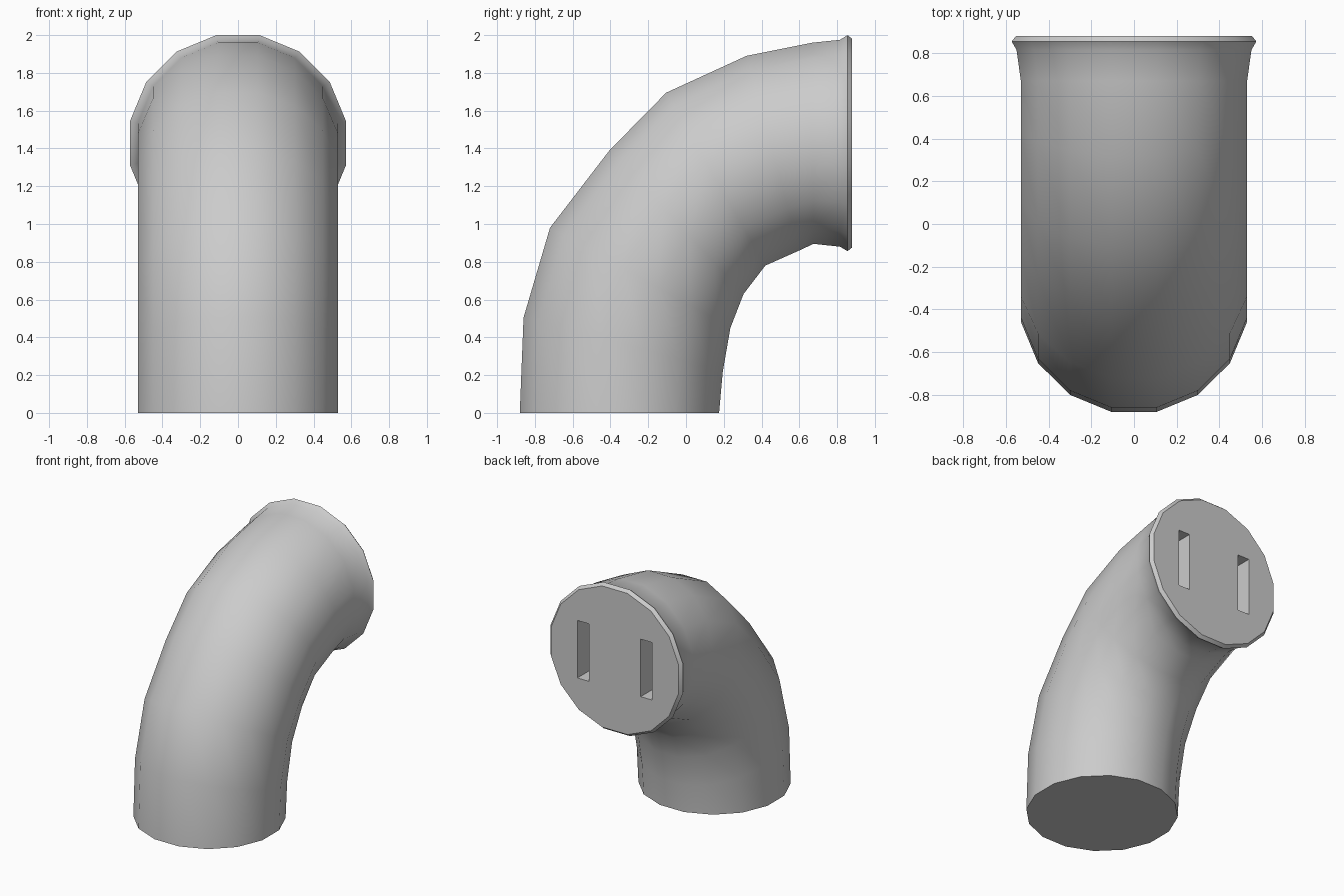
import bpy, bmesh, math

if "Cube" in bpy.data.objects:
    bpy.data.objects.remove(bpy.data.objects["Cube"])

SIDES = 16
# each ring: outer (y, z), inner (y, z), half width in x
RINGS = [
    ((-0.88, 0.00), (0.175, 0.00), 0.53),
    ((-0.86, 0.505), (0.195, 0.22), 0.53),
    ((-0.72, 0.98), (0.235, 0.45), 0.53),
    ((-0.405, 1.39), (0.305, 0.63), 0.53),
    ((-0.105, 1.695), (0.42, 0.78), 0.53),
    ((0.32, 1.89), (0.60, 0.86), 0.53),
    ((0.67, 1.96), (0.675, 0.895), 0.53),
    ((0.815, 1.975), (0.815, 0.88), 0.55),
    ((0.855, 2.00), (0.855, 0.856), 0.573),
    ((0.88, 1.98), (0.88, 0.876), 0.553),
]


def make_object(name, bm):
    bmesh.ops.recalc_face_normals(bm, faces=bm.faces[:])
    mesh = bpy.data.meshes.new(name)
    bm.to_mesh(mesh)
    bm.free()
    obj = bpy.data.objects.new(name, mesh)
    bpy.context.collection.objects.link(obj)
    return obj


# bent pipe with flared lip: loft of 16-sided rings, capped at both ends
bm = bmesh.new()
flat = math.cos(math.pi / SIDES)
loops = []
for (oy, oz), (iy, iz), half in RINGS:
    loop = []
    for i in range(SIDES):
        a = 2 * math.pi * (i + 0.5) / SIDES
        c, s = math.cos(a) / flat, math.sin(a) / flat
        loop.append(bm.verts.new((half * c,
                                  (oy + iy) / 2 + (oy - iy) / 2 * s,
                                  (oz + iz) / 2 + (oz - iz) / 2 * s)))
    loops.append(loop)
for lo, hi in zip(loops, loops[1:]):
    for i in range(SIDES):
        j = (i + 1) % SIDES
        bm.faces.new((lo[i], lo[j], hi[j], hi[i]))
bm.faces.new(loops[0])
bm.faces.new(loops[-1])
pipe = make_object("elbow_pipe", bm)

# two upright slots cut into the end face
bm = bmesh.new()
for side in (-1, 1):
    box = bmesh.ops.create_cube(bm, size=1)["verts"]
    bmesh.ops.scale(bm, vec=(0.10, 0.40, 0.45), verts=box)
    bmesh.ops.translate(bm, vec=(side * 0.274, 0.88, 1.428), verts=box)
cutter = make_object("slot_cutter", bm)
cutter.hide_render = True

cut = pipe.modifiers.new("slots", 'BOOLEAN')
cut.operation = 'DIFFERENCE'
cut.solver = 'EXACT'
cut.object = cutter
bpy.context.view_layer.objects.active = pipe
pipe.select_set(True)
bpy.ops.object.modifier_apply(modifier=cut.name)
bpy.data.objects.remove(cutter)

# smooth pipe wall, sharp caps and slots
bpy.ops.object.shade_smooth_by_angle(angle=math.radians(40))
